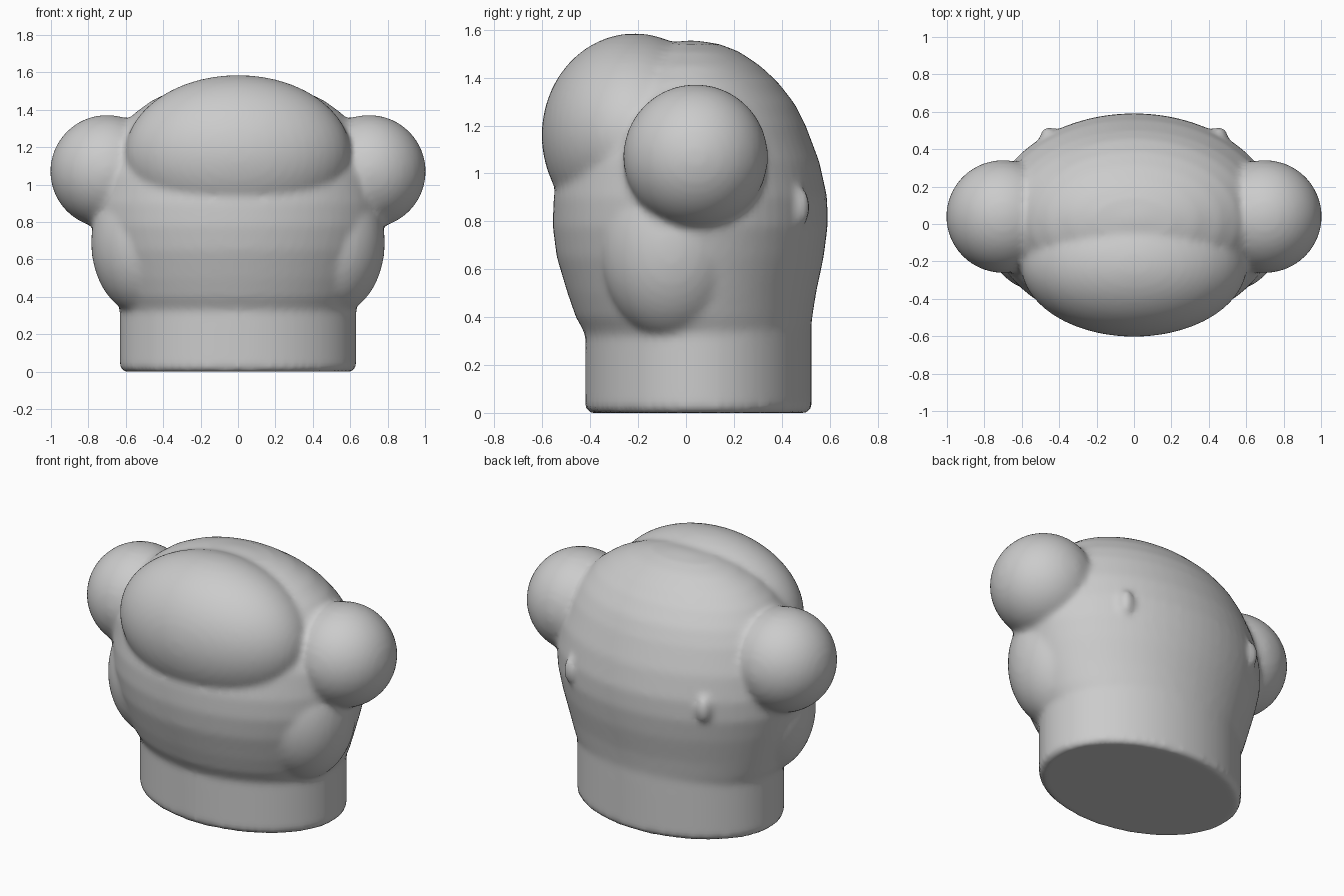
import bpy, bmesh, math
from mathutils import Matrix

if "Cube" in bpy.data.objects:
    bpy.data.objects.remove(bpy.data.objects["Cube"])

mat = bpy.data.materials.new("light grey")
mat.diffuse_color = (0.6, 0.6, 0.6, 1)
mat.use_nodes = True
mat.node_tree.nodes["Principled BSDF"].inputs["Base Color"].default_value = mat.diffuse_color
bm = bmesh.new()


def ellipsoid(center, radii):
    m = Matrix.Translation(center) @ Matrix.Diagonal((*radii, 1))
    bmesh.ops.create_uvsphere(bm, u_segments=48, v_segments=32, radius=1, matrix=m)


def loft(rows, n=64):
    """Closed skin through ellipses given as (z, half width, front y, back y)."""
    rings = []
    for z, hx, y0, y1 in rows:
        c, hy = (y0 + y1) / 2, (y1 - y0) / 2
        rings.append([bm.verts.new((hx * math.cos(2 * math.pi * i / n),
                                    c + hy * math.sin(2 * math.pi * i / n), z))
                      for i in range(n)])
    for a, b in zip(rings, rings[1:]):
        for i in range(n):
            j = (i + 1) % n
            bm.faces.new((a[i], a[j], b[j], b[i]))
    bm.faces.new(rings[0][::-1])
    bm.faces.new(rings[-1])


# straight oval base
loft([(0, 0.615, -0.405, 0.51), (0.02, 0.632, -0.42, 0.525), (0.5, 0.632, -0.42, 0.525)])

# bulging main body
loft([(0.26, 0.56, -0.38, 0.48), (0.32, 0.625, -0.415, 0.515), (0.4, 0.665, -0.46, 0.528),
      (0.5, 0.70, -0.495, 0.543), (0.65, 0.745, -0.54, 0.575), (0.78, 0.775, -0.557, 0.592),
      (0.9, 0.775, -0.553, 0.59), (1.05, 0.75, -0.52, 0.557), (1.2, 0.69, -0.46, 0.50),
      (1.29, 0.635, -0.42, 0.455), (1.38, 0.555, -0.35, 0.385), (1.45, 0.46, -0.28, 0.31),
      (1.51, 0.33, -0.18, 0.22), (1.54, 0.21, -0.10, 0.14), (1.555, 0.05, -0.01, 0.05)])

# large brow bulge on the front
ellipsoid((0, -0.215, 1.16), (0.605, 0.388, 0.425))

for s in (-1, 1):
    ellipsoid((s * 0.70, 0.04, 1.07), (0.304, 0.302, 0.302))     # round ear
    ellipsoid((s * 0.50, -0.06, 0.69), (0.285, 0.30, 0.39))      # cheek lobe
    ellipsoid((s * 0.455, 0.475, 0.86), (0.045, 0.045, 0.08))    # small rear bump

bmesh.ops.recalc_face_normals(bm, faces=bm.faces)
me = bpy.data.meshes.new("head")
bm.to_mesh(me)
bm.free()
me.materials.append(mat)
head = bpy.data.objects.new("head", me)
bpy.context.collection.objects.link(head)

# fuse all parts into one softly blended skin
remesh = head.modifiers.new("fuse", 'REMESH')
remesh.mode = 'VOXEL'
remesh.voxel_size = 0.02
remesh.use_smooth_shade = True
smooth = head.modifiers.new("blend", 'SMOOTH')
smooth.factor = 0.5
smooth.iterations = 6
